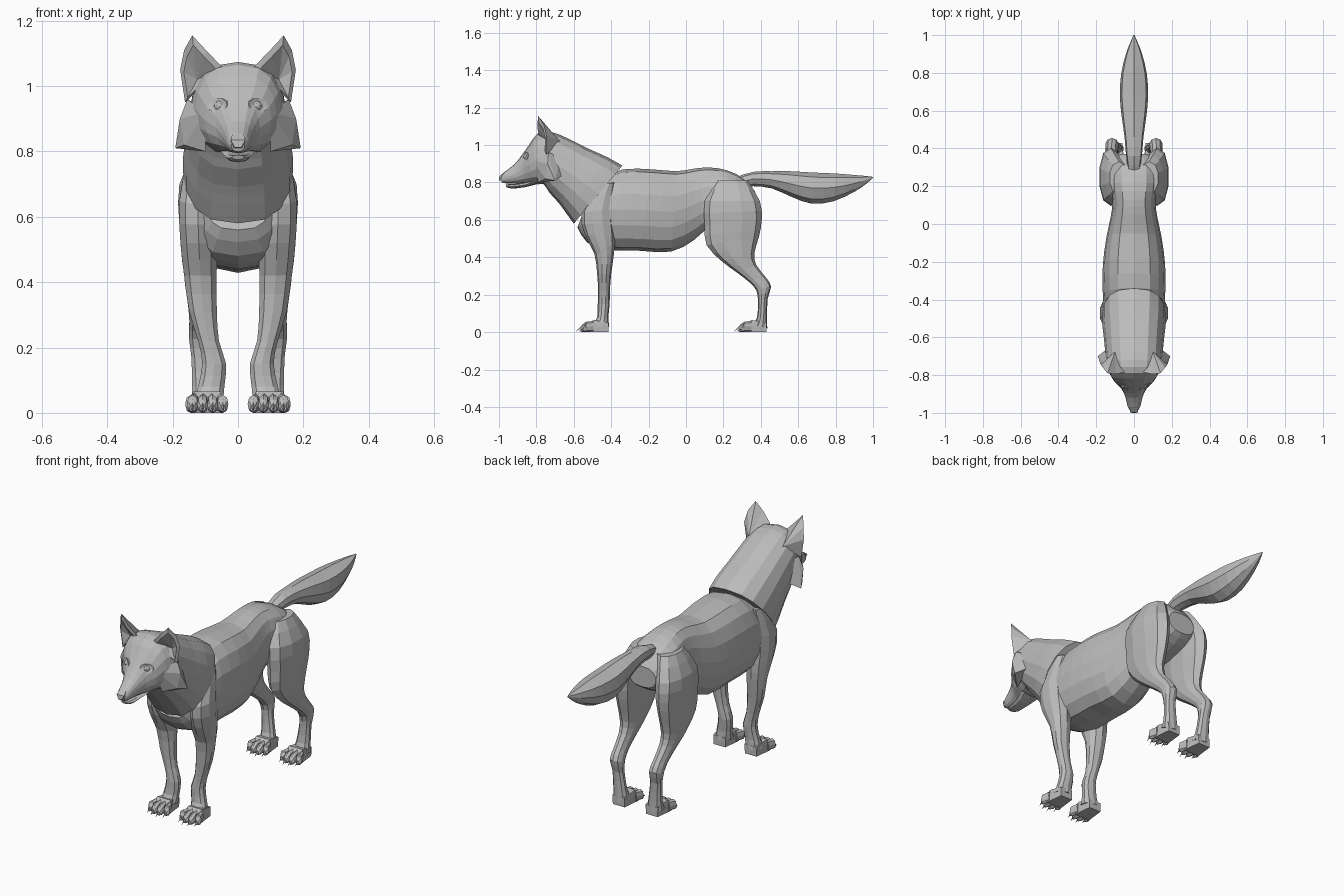
import bpy, bmesh, math
from mathutils import Vector

cube = bpy.data.objects.get("Cube")
if cube:
    bpy.data.objects.remove(cube, do_unlink=True)

grey = bpy.data.materials.new("fur grey")
grey.use_nodes = True
COLOR = (0.5, 0.5, 0.5, 1)
grey.diffuse_color = COLOR
grey.node_tree.nodes["Principled BSDF"].inputs["Base Color"].default_value = COLOR


def finish(bm, name, mirror=False):
    """Turn a bmesh into a flat shaded object, optionally paired across x = 0."""
    bmesh.ops.recalc_face_normals(bm, faces=bm.faces)
    mesh = bpy.data.meshes.new(name)
    bm.to_mesh(mesh)
    bm.free()
    mesh.materials.append(grey)
    obj = bpy.data.objects.new(name, mesh)
    bpy.context.collection.objects.link(obj)
    if mirror:
        mod = obj.modifiers.new("pair", "MIRROR")
        mod.use_mirror_merge = False
    return obj


def smooth_rows(rows):
    """Insert one curved in-between section between each pair of sections."""
    out = []
    for i in range(len(rows) - 1):
        a, b = rows[i], rows[i + 1]
        p, n = rows[max(i - 1, 0)], rows[min(i + 2, len(rows) - 1)]
        out += [a, [(9 * (q + r) - o - s) / 16 for o, q, r, s in zip(p, a, b, n)]]
    return out + [rows[-1]]


def loft(bm, rows, sides=14, bias=0.0, power=0.85, fine=True):
    """Skin sections given as (y1, z1, y2, z2, x centre, half width)."""
    rings = []
    for y1, z1, y2, z2, x, w in smooth_rows(rows) if fine else rows:
        ring = []
        for k in range(sides):
            a = math.tau * k / sides
            c, s = math.cos(a), math.sin(a)
            t = (1 - c) / 2
            wide = w * math.copysign(abs(s) ** power, s) * (1 - bias * c)
            ring.append(bm.verts.new((x + wide, y1 + (y2 - y1) * t, z1 + (z2 - z1) * t)))
        rings.append(ring)
    for a, b in zip(rings, rings[1:]):
        for k in range(sides):
            j = (k + 1) % sides
            bm.faces.new((a[k], a[j], b[j], b[k]))
    bm.faces.new(rings[0])
    bm.faces.new(rings[-1])


def lofted(name, rows, mirror=False, **options):
    bm = bmesh.new()
    loft(bm, rows, **options)
    return finish(bm, name, mirror)


def hull(bm, points):
    verts = [bm.verts.new(p) for p in points]
    bmesh.ops.convex_hull(bm, input=verts)


# Torso from chest to rump
lofted("torso", [
    (-.52, .72, -.58, .56, 0, .10),
    (-.45, .81, -.53, .48, 0, .15),
    (-.34, .87, -.42, .44, 0, .165),
    (-.18, .87, -.25, .435, 0, .165),
    (-.05, .86, -.08, .43, 0, .145),
    (.05, .875, .04, .49, 0, .122),
    (.13, .88, .11, .55, 0, .115),
    (.22, .865, .20, .57, 0, .13),
    (.31, .82, .31, .60, 0, .125),
    (.37, .75, .37, .64, 0, .08)], sides=16, power=0.7)

# Neck mane running into the skull and muzzle
lofted("neck_and_head", [
    (-.34, .89, -.60, .58, 0, .168),
    (-.42, .935, -.64, .635, 0, .168),
    (-.52, .98, -.68, .69, 0, .16),
    (-.63, 1.035, -.73, .745, 0, .152),
    (-.72, 1.07, -.76, .79, 0, .145),
    (-.79, 1.065, -.79, .79, 0, .13),
    (-.84, 1.0, -.83, .795, 0, .103),
    (-.875, .95, -.87, .795, 0, .067),
    (-.92, .895, -.91, .795, 0, .046),
    (-.97, .857, -.96, .795, 0, .034),
    (-.992, .835, -.985, .80, 0, .02)], sides=16, power=0.75)

lofted("lower_jaw", [
    (-.80, .83, -.80, .79, 0, .06),
    (-.86, .80, -.86, .775, 0, .042),
    (-.93, .792, -.93, .767, 0, .032),
    (-.965, .79, -.96, .775, 0, .018)], sides=8)

bm = bmesh.new()
hull(bm, [(x * s, y, z) for s in (1, -1) for x, y, z in (
    (.018, -.975, .852), (.022, -.997, .835), (.01, -1, .812), (.016, -.97, .81))])
finish(bm, "nose")

# Cheek fur, swept out and down to a point
bm = bmesh.new()
hull(bm, [(.155, -.735, .96), (.178, -.74, .90), (.192, -.70, .81), (.10, -.79, .80),
          (.10, -.825, .92), (.12, -.67, .94), (.14, -.66, .84), (.165, -.75, .82)])
finish(bm, "cheeks", True)

# Ears: rim, hollow front and pointed back
bm = bmesh.new()
rim = [Vector(p) for p in ((.05, -.785, 1.06), (.098, -.795, 1.11), (.14, -.79, 1.155),
                           (.165, -.76, 1.11), (.177, -.745, 1.05), (.162, -.745, .95))]
hollow, back = Vector((.125, -.735, 1.02)), Vector((.10, -.675, 1.02))
outer = [bm.verts.new(p) for p in rim]
inner = [bm.verts.new(p.lerp(hollow, .22) + Vector((0, -.012, 0))) for p in rim]
deep, rear = bm.verts.new(hollow), bm.verts.new(back)
for k in range(len(rim)):
    j = (k + 1) % len(rim)
    bm.faces.new((outer[k], outer[j], inner[j], inner[k]))
    bm.faces.new((inner[k], inner[j], deep))
    bm.faces.new((outer[j], outer[k], rear))
finish(bm, "ears", True)

# Eyes with raised almond lids
eye = Vector((.056, -.852, .938))
turn = Vector((.5, -.8, .25)).to_track_quat("Z", "Y").to_matrix().to_4x4()
bm = bmesh.new()
ball = bmesh.ops.create_icosphere(bm, subdivisions=2, radius=.018)["verts"]
bmesh.ops.transform(bm, matrix=turn, verts=ball)
bmesh.ops.translate(bm, vec=eye, verts=ball)
finish(bm, "eyes", True)
bm = bmesh.new()
rings = []
for radius, lift in ((.036, -.012), (.029, .012), (.018, .01)):
    rings.append([bm.verts.new(eye + turn.to_3x3() @ Vector((
        1.15 * radius * math.cos(math.tau * k / 10),
        .8 * radius * math.sin(math.tau * k / 10), lift))) for k in range(10)])
for a, b in zip(rings, rings[1:]):
    for k in range(10):
        bm.faces.new((a[k], a[k - 1], b[k - 1], b[k]))
finish(bm, "eyelids", True)

# Legs
lofted("front_legs", [
    (-.47, .79, -.38, .80, .11, .045),
    (-.56, .64, -.39, .66, .122, .06),
    (-.54, .52, -.38, .51, .12, .058),
    (-.49, .42, -.385, .42, .115, .052),
    (-.475, .31, -.40, .31, .107, .044),
    (-.47, .22, -.407, .22, .09, .033),
    (-.472, .15, -.408, .15, .073, .038),
    (-.475, .08, -.415, .08, .082, .042),
    (-.50, .04, -.41, .03, .09, .046)], True, sides=10)
lofted("hind_legs", [
    (.16, .81, .33, .81, .08, .05),
    (.10, .70, .395, .70, .118, .064),
    (.10, .57, .405, .60, .122, .06),
    (.11, .465, .39, .51, .122, .05),
    (.19, .38, .365, .42, .122, .042),
    (.27, .32, .375, .36, .12, .035),
    (.335, .27, .425, .295, .118, .032),
    (.375, .225, .455, .245, .116, .036),
    (.385, .165, .437, .18, .112, .032),
    (.38, .08, .433, .08, .104, .038),
    (.36, .04, .435, .02, .10, .045)], True, sides=10)


# Paws: pad, four toes and claws
def paw(name, x, y):
    bm = bmesh.new()
    hull(bm, [(x + s * a, y + b, c) for s in (1, -1) for a, b, c in (
        (.046, -.03, 0), (.035, .07, 0), (.036, .07, .05), (.04, -.01, .065), (.046, -.04, .04))])
    for k in range(4):
        side = k - 1.5
        tx = x + side * .031
        tip = y - .088 + .016 * abs(side)
        loft(bm, [(y - .01, .06, y - .01, 0, x + side * .024, .014),
                  (y - .05, .055, y - .05, 0, tx, .017),
                  (tip + .012, .042, tip + .012, 0, tx, .016),
                  (tip, .026, tip, .004, tx, .009)], sides=8, fine=False)
        hull(bm, [(tx - .006, tip + .006, .022), (tx + .006, tip + .006, .022),
                  (tx, tip + .004, .032), (tx, tip - .024, .003)])
    finish(bm, name, True)


paw("front_paws", .093, -.485)
paw("hind_paws", .098, .36)

# Tail: slim root, full brush, pointed tip
lofted("tail", [
    (.27, .83, .30, .77, 0, .03),
    (.36, .857, .36, .78, 0, .042),
    (.46, .86, .46, .768, 0, .05),
    (.56, .86, .56, .725, 0, .064),
    (.68, .853, .67, .687, 0, .075),
    (.80, .848, .79, .70, 0, .068),
    (.90, .84, .90, .75, 0, .043),
    (.96, .835, .96, .79, 0, .02),
    (1, .83, 1, .824, 0, .003)], sides=8, bias=-.2)
